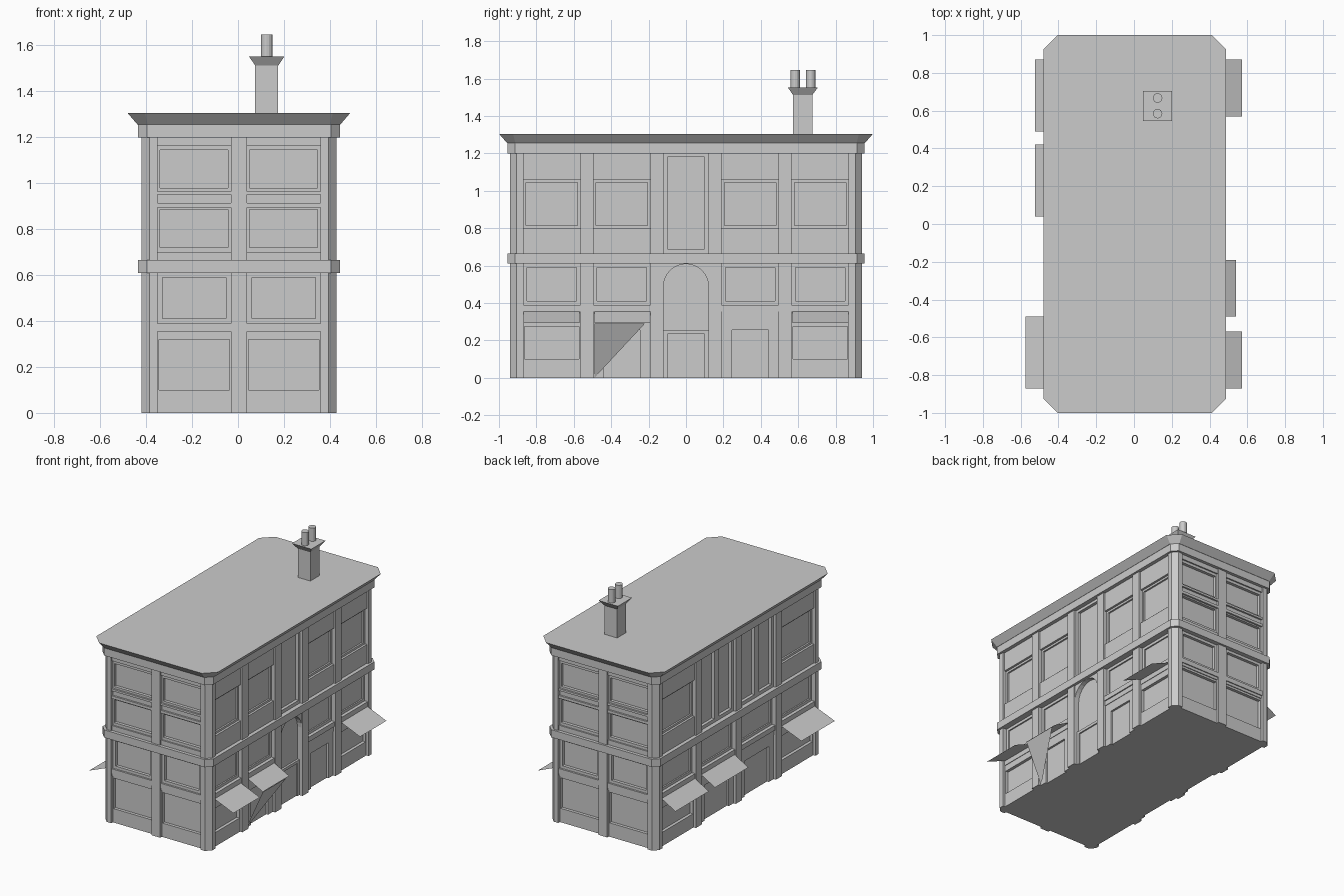
import bpy, bmesh, math

if "Cube" in bpy.data.objects:
    bpy.data.objects.remove(bpy.data.objects["Cube"])

CX = 0.004            # body centre
HX, HY = 0.425, 0.94  # outer wall half sizes
WALL = 0.04           # depth of the window plane behind the pilasters
parts = {}


def bm_for(name):
    return parts.setdefault(name, bmesh.new())


def loft(name, lower, upper):
    bm = bm_for(name)
    a = [bm.verts.new(p) for p in lower]
    b = [bm.verts.new(p) for p in upper]
    bm.faces.new(a)
    bm.faces.new(b)
    n = len(a)
    for i in range(n):
        bm.faces.new((a[i], a[(i + 1) % n], b[(i + 1) % n], b[i]))


def sheet(name, pts):
    bm = bm_for(name)
    bm.faces.new([bm.verts.new(p) for p in pts])


def octagon(hx, hy, c, z):
    pts = [(hx, hy - c), (hx - c, hy), (c - hx, hy), (-hx, hy - c),
           (-hx, c - hy), (c - hx, -hy), (hx - c, -hy), (hx, c - hy)]
    return [(CX + x, y, z) for x, y in pts]


def rect(x0, x1, y0, y1, z):
    return [(x0, y0, z), (x1, y0, z), (x1, y1, z), (x0, y1, z)]


# wall coordinates: u along the wall, d inward from the pilaster face, z up
SIDES = {
    "front": lambda u, d, z: (CX + u, -HY + d, z),
    "back": lambda u, d, z: (CX + u, HY - d, z),
    "right": lambda u, d, z: (CX + HX - d, u, z),
    "left": lambda u, d, z: (CX - HX + d, u, z),
}


def slab(name, side, u0, u1, z0, z1, d, back=WALL + 0.01):
    f = SIDES[side]
    ring = lambda dd: [f(u0, dd, z0), f(u1, dd, z0), f(u1, dd, z1), f(u0, dd, z1)]
    loft(name, ring(d), ring(back))


def frame(side, u0, u1, z0, z1, mu, w0, w1, d=0.018):
    """Wall panel u0..u1, z0..z1 with an opening inset by mu, from w0 to w1."""
    n = side + "_window_frames"
    slab(n, side, u0, u0 + mu, z0, z1, d)
    slab(n, side, u1 - mu, u1, z0, z1, d)
    if w0 > z0:
        slab(n, side, u0 + mu, u1 - mu, z0, w0, d)
    if z1 > w1:
        slab(n, side, u0 + mu, u1 - mu, w1, z1, d)


def door(side, u, hw, z1, d=0.032):
    slab(side + "_doors", side, u - hw, u + hw, 0, z1, d)


def ledge(side, u0, u1, z0, z1, d):
    slab(side + "_ledges", side, u0, u1, z0, z1, d)


# core, floor band, frieze, cornice
loft("core_walls", rect(CX - HX + WALL, CX + HX - WALL, -HY + WALL, HY - WALL, 0),
     rect(CX - HX + WALL, CX + HX - WALL, -HY + WALL, HY - WALL, 1.25))
loft("floor_band", octagon(0.44, 0.955, 0.04, 0.61), octagon(0.44, 0.955, 0.04, 0.665))
loft("frieze", octagon(0.44, 0.955, 0.04, 1.2), octagon(0.44, 0.955, 0.04, 1.256))
loft("cornice_roof", octagon(0.442, 0.957, 0.045, 1.256), octagon(0.484, 1.0, 0.075, 1.305))

# chamfered corner posts
for sx in (-1, 1):
    for sy in (-1, 1):
        prof = [(0.355, 0.89), (0.355, 0.94), (0.39, 0.94), (0.425, 0.905),
                (0.425, 0.87), (0.375, 0.87)]
        loft("corner_posts", [(CX + sx * x, sy * y, 0) for x, y in prof],
             [(CX + sx * x, sy * y, 1.2) for x, y in prof])

# pilasters
for side, centres in (("front", [0]), ("back", [0]),
                      ("right", [-0.53, -0.155, 0.155, 0.53]),
                      ("left", [-0.455, 0, 0.455])):
    for u in centres:
        slab(side + "_pilasters", side, u - 0.035, u + 0.035, 0, 1.2, 0.0)

# front and back: two bays, stacked windows
for side in ("front", "back"):
    for u0, u1 in ((-0.355, -0.035), (0.035, 0.355)):
        frame(side, u0, u1, 0, 0.335, 0.007, 0.1, 0.32)
        ledge(side, u0, u1, 0.335, 0.355, 0.012)
        ledge(side, u0, u1, 0.355, 0.39, 0.005)
        frame(side, u0, u1, 0.39, 0.61, 0.022, 0.41, 0.59)
        ledge(side, u0, u1, 0.665, 0.70, 0.008)
        frame(side, u0, u1, 0.70, 0.895, 0.012, 0.72, 0.885)
        ledge(side, u0, u1, 0.895, 0.915, 0.005)
        ledge(side, u0, u1, 0.915, 0.95, 0.018)
        ledge(side, u0, u1, 0.95, 0.965, 0.005)
        frame(side, u0, u1, 0.965, 1.165, 0.012, 0.98, 1.145)
        ledge(side, u0, u1, 1.165, 1.2, 0.008)


def shop_bay(side, u0, u1, with_door):
    if with_door:
        frame(side, u0, u1, 0, 0.32, 0.055, 0, 0.255)
        door(side, (u0 + u1) / 2, (u1 - u0) / 2 - 0.056, 0.254)
    else:
        frame(side, u0, u1, 0, 0.295, 0.006, 0.1, 0.275)
        ledge(side, u0, u1, 0.295, 0.32, 0.018)
    ledge(side, u0, u1, 0.32, 0.355, 0.014)
    ledge(side, u0, u1, 0.355, 0.39, 0.006)
    frame(side, u0, u1, 0.39, 0.61, 0.02, 0.41, 0.59, 0.03)


def upper_bay(side, u0, u1):
    ledge(side, u0, u1, 0.665, 0.80, 0.012)
    frame(side, u0, u1, 0.80, 1.06, 0.015, 0.815, 1.045, 0.028)
    ledge(side, u0, u1, 1.06, 1.2, 0.012)


# right side: four bays around the arched entrance
for s in (-1, 1):
    for a, b, has_door in ((0.565, 0.87, False), (0.19, 0.495, True)):
        u0, u1 = sorted((s * a, s * b))
        shop_bay("right", u0, u1, has_door)
        upper_bay("right", u0, u1)
frame("right", -0.12, 0.12, 0.665, 1.2, 0.02, 0.69, 1.18)
frame("right", -0.12, 0.12, 0, 0.255, 0.02, 0, 0.235, 0.025)
door("right", 0, 0.099, 0.234, 0.034)
f = SIDES["right"]
for s in (-1, 1):
    arc = [(s * 0.12 * math.cos(math.radians(t)), 0.49 + 0.119 * math.sin(math.radians(t)))
           for t in range(0, 91, 15)] + [(0, 0.615), (s * 0.12, 0.615)]
    loft("entrance_arch", [f(u, 0.006, z) for u, z in arc],
         [f(u, 0.05, z) for u, z in arc])

# left side: four equal bays, tall paired windows in the middle
for s in (-1, 1):
    u0, u1 = sorted((s * 0.49, s * 0.87))
    shop_bay("left", u0, u1, False)
    upper_bay("left", u0, u1)
    u0, u1 = sorted((s * 0.035, s * 0.42))
    shop_bay("left", u0, u1, True)
    mid = (u0 + u1) / 2
    frame("left", u0, mid, 0.665, 1.2, 0.025, 0.69, 1.18)
    frame("left", mid, u1, 0.665, 1.2, 0.025, 0.69, 1.18)

# thin sloping awnings: inner x, outer x, y range
for x, y0, y1 in ((0.572, 0.57, 0.87), (0.572, -0.87, -0.57), (0.54, -0.49, -0.19),
                  (-0.575, -0.87, -0.49), (-0.525, 0.04, 0.42), (-0.525, 0.49, 0.87)):
    xi = 0.41 if x > 0 else -0.405
    sheet("awnings", [(xi, y0, 0.36), (x, y0, 0.292), (x, y1, 0.292), (xi, y1, 0.36)])
# folded panel hanging below the middle awning
sheet("awning_flap", [(0.54, -0.49, 0.29), (0.41, -0.49, 0.0), (0.54, -0.22, 0.29)])

# chimney
loft("chimney_stack", rect(0.075, 0.175, 0.572, 0.675, 1.3), rect(0.075, 0.175, 0.572, 0.675, 1.515))
loft("chimney_cap", rect(0.075, 0.175, 0.572, 0.675, 1.512), rect(0.048, 0.202, 0.545, 0.705, 1.552))
for y in (0.584, 0.667):
    ring = [(0.125 + 0.025 * math.cos(i * math.pi / 8), y + 0.025 * math.sin(i * math.pi / 8))
            for i in range(16)]
    loft("chimney_pots", [(a, b, 1.545) for a, b in ring], [(a, b, 1.647) for a, b in ring])

for name, bm in parts.items():
    bmesh.ops.recalc_face_normals(bm, faces=bm.faces[:])
    me = bpy.data.meshes.new(name)
    bm.to_mesh(me)
    bm.free()
    bpy.context.collection.objects.link(bpy.data.objects.new(name, me))
